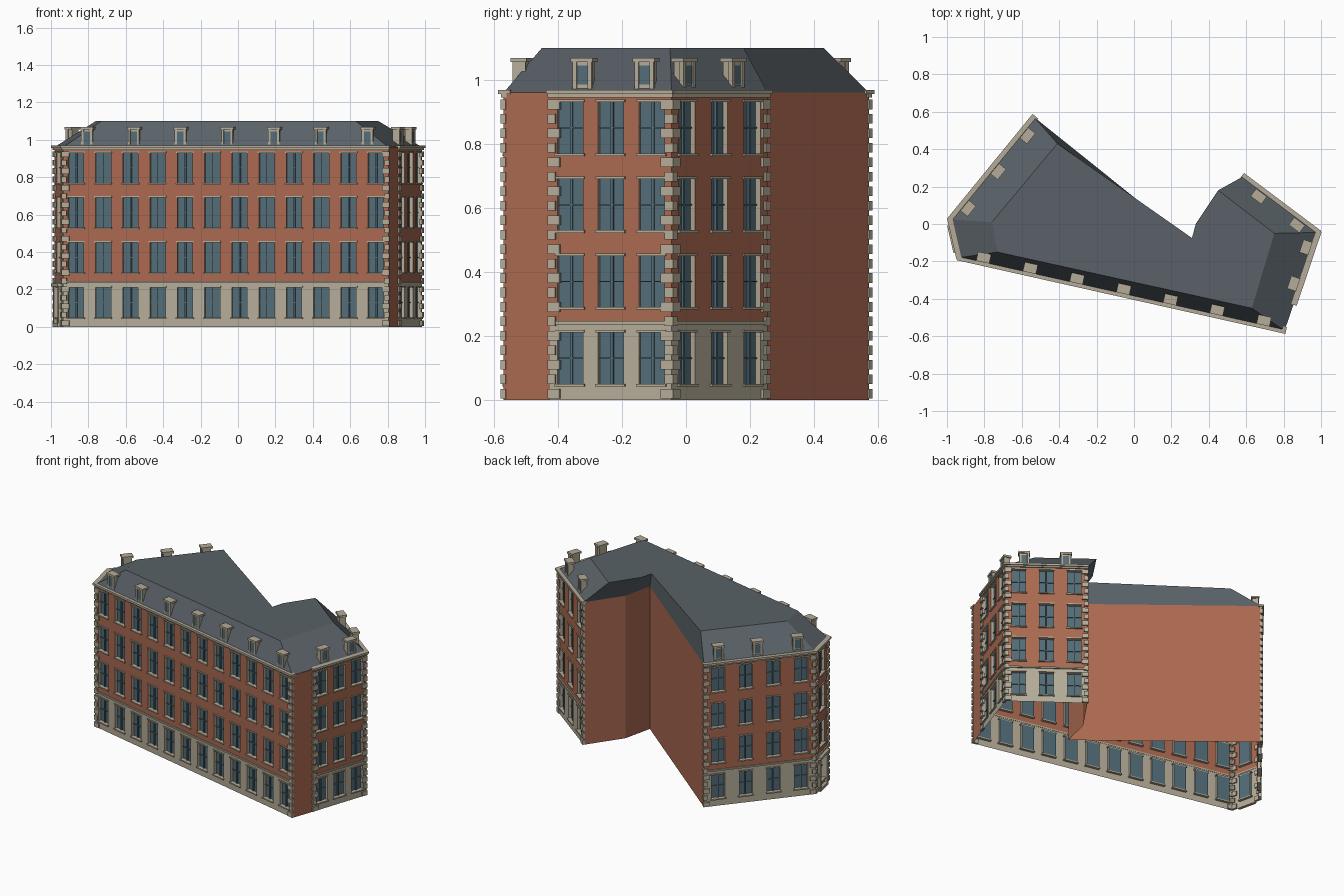
import bpy, bmesh
from mathutils import Vector

if "Cube" in bpy.data.objects:
    bpy.data.objects.remove(bpy.data.objects["Cube"])

COL = {"brick": (.40, .14, .08, 1), "stone": (.46, .41, .31, 1),
       "slate": (.10, .12, .135, 1), "glass": (.085, .15, .185, 1)}
MAT = {}
for k, c in COL.items():
    MAT[k] = bpy.data.materials.new(k)
    MAT[k].diffuse_color = c

# footprint corners, counter-clockwise
A, B, B2, C, D = (-.935, -.18), (.805, -.57), (.857, -.425), (.985, -.045), (.585, .255)
W1, W2, H, I = (.43, .03), (.385, -.165), (-.535, .572), (-.982, .025)
EAVE, TOP = .96, 1.10
ROWS = [(.05, .21), (.29, .45), (.53, .69), (.77, .93)]
parts = {}


def bm_for(name, mat):
    return parts.setdefault(name, (bmesh.new(), mat))[0]


def face(name, mat, pts):
    bm = bm_for(name, mat)
    bm.faces.new([bm.verts.new(p) for p in pts])


class Wall:
    """Local frame of a facade: u along, d outward, z up."""
    def __init__(self, p, q):
        self.o = Vector((*p, 0))
        v = Vector((*q, 0)) - self.o
        self.len = v.length
        self.t = v.normalized()
        self.n = Vector((self.t.y, -self.t.x, 0))

    def pt(self, u, d, z):
        return self.o + self.t * u + self.n * d + Vector((0, 0, z))

    def quad(self, name, mat, u0, u1, z0, z1, d=0):
        face(name, mat, [self.pt(u0, d, z0), self.pt(u1, d, z0), self.pt(u1, d, z1), self.pt(u0, d, z1)])

    def box(self, name, mat, u0, u1, d0, d1, z0, z1):
        bm = bm_for(name, mat)
        v = [bm.verts.new(self.pt(u, d, z)) for z in (z0, z1)
             for u, d in ((u0, d1), (u1, d1), (u1, d0), (u0, d0))]
        for f in ((3, 2, 1, 0), (4, 5, 6, 7), (0, 1, 5, 4), (1, 2, 6, 5), (2, 3, 7, 6), (3, 0, 4, 7)):
            bm.faces.new([v[i] for i in f])

    def window(self, c, w, z0, z1):
        a, b, r = c - w, c + w, -.018
        self.quad("window_glass", "glass", a, b, z0, z1, r)
        # reveals
        for u in (a, b):
            face("window_reveals", "stone", [self.pt(u, 0, z0), self.pt(u, r, z0), self.pt(u, r, z1), self.pt(u, 0, z1)])
        for z in (z0, z1):
            face("window_reveals", "stone", [self.pt(a, 0, z), self.pt(b, 0, z), self.pt(b, r, z), self.pt(a, r, z)])
        # glazing bars, sill and lintel
        m = (z0 + z1) / 2
        self.box("glazing_bars", "glass", c - .004, c + .004, r, r + .008, z0, z1)
        self.box("glazing_bars", "glass", a, b, r, r + .006, m - .002, m + .002)
        self.box("window_sills", "stone", a - .007, b + .007, r, .009, z0 - .008, z0)
        self.box("window_lintels", "stone", a - .006, b + .006, r, .006, z1, z1 + .008)

    def facade(self, n, margin, w=.042, door=False):
        L = self.len
        cs = [margin + (L - 2 * margin) * i / max(n - 1, 1) for i in range(n)] if n > 1 else [L / 2]
        us = [0] + [e for c in cs for e in (c - w, c + w)] + [L]
        # wall strips: full bands between window rows, piers between windows
        edges, bands = [0], []
        for z0, z1 in ROWS:
            bands.append((edges[-1], z0))
            edges.append(z1)
            for k in range(0, len(us), 2):
                s = z1 < .24
                self.quad("ground_floor_wall" if s else "brick_wall", "stone" if s else "brick", us[k], us[k + 1], z0, z1)
            for c in cs:
                self.window(c, w, z0, z1)
        bands.append((edges[-1], EAVE))
        for z0, z1 in bands:
            if z0 < .24 < z1:
                self.quad("ground_floor_wall", "stone", 0, L, z0, .24)
                self.quad("brick_wall", "brick", 0, L, .24, z1)
            elif z1 < .24:
                self.quad("ground_floor_wall", "stone", 0, L, z0, z1)
            else:
                self.quad("brick_wall", "brick", 0, L, z0, z1)
        # string course and stepped cornice
        self.box("string_course", "stone", 0, L, -.002, .008, .236, .246)
        self.box("cornice", "stone", -.005, L + .005, -.01, .008, .945, .955)
        self.box("cornice", "stone", -.008, L + .008, -.022, .016, .955, .968)
        # quoins at both ends
        for i in range(21):
            z, q = .004 + i * .0452, (.034, .020)[i % 2]
            self.box("quoins", "stone", -.006, q, -.008, .009, z, z + .03)
            self.box("quoins", "stone", L - q, L + .006, -.008, .009, z, z + .03)

    def dormer(self, c, inset):
        d = -inset
        self.box("dormer_bodies", "stone", c - .027, c + .027, d - .035, d, .972, 1.055)
        self.quad("dormer_glass", "glass", c - .018, c + .018, .985, 1.045, d + .001)
        for s in (-1, 1):
            self.box("dormer_frames", "stone", c + s * .0245 - .0065, c + s * .0245 + .0065, d - .01, d + .006, .972, 1.055)
        self.box("dormer_caps", "stone", c - .036, c + .036, d - .04, d + .01, 1.055, 1.068)


# decorated facades: windows, margin, dormer positions along the wall
front, right, angled = Wall(A, B), Wall(B2, C), Wall(C, D)
left, corner = Wall(H, I), Wall(I, A)
front.facade(12, .07)
right.facade(3, .066)
angled.facade(3, .08)
left.facade(4, .09)
corner.facade(1, .1)
for i in range(7):
    front.dormer(.128 + i * .256, .014)
for wall, fr in ((right, (.25, .76)), (angled, (.23, .74)), (left, (.14, .49, .85))):
    for f in fr:
        wall.dormer(wall.len * f, .022)

# entrance surround on the short corner face
m = corner.len / 2
for s in (-1, 1):
    corner.box("entrance_surround", "stone", m + s * .056 - .01, m + s * .056 + .01, 0, .016, 0, .215)
corner.box("entrance_canopy", "stone", m - .075, m + .075, 0, .024, .215, .232)
corner.box("entrance_step", "stone", m - .06, m + .06, 0, .02, 0, .02)

# blank brick walls
for p, q in ((B, B2), (D, W1), (W1, W2), (W2, H)):
    w = Wall(p, q)
    w.quad("blank_wall", "brick", 0, w.len, 0, EAVE)

# mansard roof: eave loop joined to the flat top loop
eave = [A, B, C, D, W1, W2, H, I]
top = [(-.73, -.15), (.63, -.45), (.75, -.05), (.45, .18), (.33, 0), (.31, -.075), (-.41, .43), (-.76, .01)]
bm = bm_for("mansard_roof", "slate")
lo = [bm.verts.new((*p, EAVE)) for p in eave]
hi = [bm.verts.new((*p, TOP)) for p in top]
for i in range(8):
    j = (i + 1) % 8
    bm.faces.new((lo[i], lo[j], hi[j], hi[i]))
bm.faces.new(hi)

for name, (bm, mat) in parts.items():
    me = bpy.data.meshes.new(name)
    bm.to_mesh(me)
    bm.free()
    me.materials.append(MAT[mat])
    bpy.context.collection.objects.link(bpy.data.objects.new(name, me))

for m in bpy.data.materials:
    if m.users and not m.is_grease_pencil:
        m.use_nodes = True
        m.node_tree.nodes["Principled BSDF"].inputs["Base Color"].default_value = m.diffuse_color
